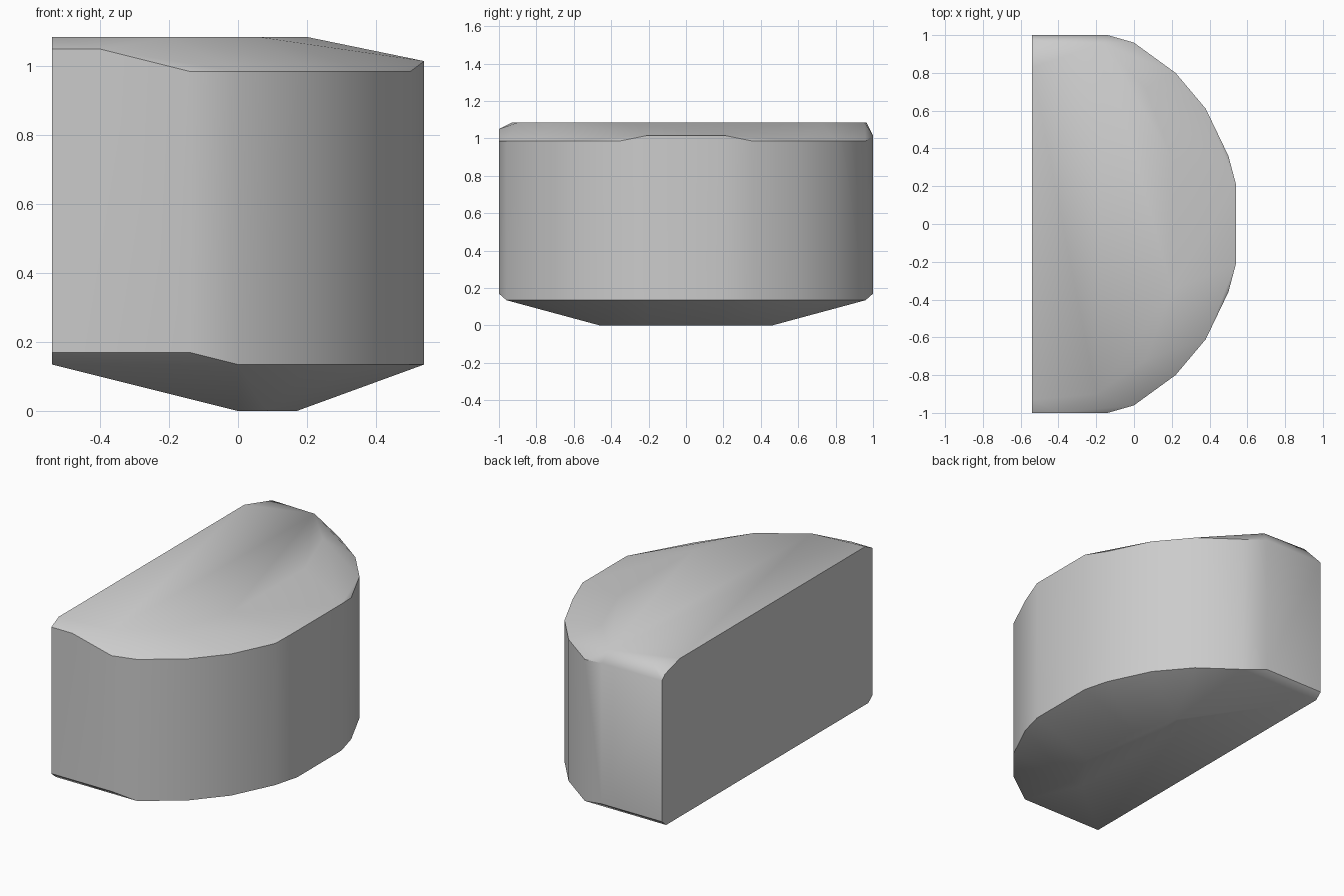
import bpy
import bmesh
from math import radians

cube = bpy.data.objects.get("Cube")
if cube:
    bpy.data.objects.remove(cube, do_unlink=True)

BACK = -0.54

# Half-round wall outline, front to centre; the other half is mirrored in y
wall = [(BACK, 1.0), (-0.14, 1.0), (0.0, 0.96), (0.22, 0.8),
        (0.38, 0.61), (0.5, 0.36), (0.54, 0.21)]
points = []
for side in (-1, 1):
    for x, y in wall:
        low = 0.17 if y == 1.0 else 0.135
        high = 1.015 if x > 0.5 or side > 0 and x < 0 else 0.985
        points += [(x, side * y, low), (x, side * y, high)]
    # Keel of the underside and lower corners of the flat side
    points += [(0.0, side * 0.46, 0), (0.08, side * 0.46, 0), (0.17, side * 0.2, 0),
               (BACK, side * 0.96, 0.135)]
    # Edge of the flat top
    points += [(0.2, side * 0.35, 1.085), (0.06, side * 0.72, 1.085)]

# Uneven worn corners of the top
points += [(BACK, -1, 1.05), (-0.4, -1, 1.05), (BACK, -0.93, 1.085), (-0.2, -0.9, 1.085),
           (BACK, 0.83, 1.085), (BACK, 0.97, 1.045), (-0.45, 0.965, 1.085),
           (-0.16, 0.955, 1.085)]

# Convex block wrapped around the rings
bm = bmesh.new()
for p in points:
    bm.verts.new(p)
result = bmesh.ops.convex_hull(bm, input=bm.verts[:])
loose = {g for g in result["geom_interior"] + result["geom_unused"]
         if isinstance(g, bmesh.types.BMVert)}
bmesh.ops.delete(bm, geom=list(loose), context='VERTS')
bmesh.ops.dissolve_limit(bm, angle_limit=radians(1), verts=bm.verts[:], edges=bm.edges[:])
bmesh.ops.recalc_face_normals(bm, faces=bm.faces[:])
mesh = bpy.data.meshes.new("half_round_block")
bm.to_mesh(mesh)
bm.free()
block = bpy.data.objects.new("half_round_block", mesh)
bpy.context.collection.objects.link(block)

# Plain grey surface
grey = bpy.data.materials.new("light_grey")
grey.use_nodes = True
grey.diffuse_color = (0.6, 0.6, 0.6, 1)
grey.node_tree.nodes["Principled BSDF"].inputs["Base Color"].default_value = (0.6, 0.6, 0.6, 1)
mesh.materials.append(grey)

# Soft shading with crisp edges
bpy.ops.object.select_all(action='DESELECT')
block.select_set(True)
bpy.context.view_layer.objects.active = block
bpy.ops.object.shade_smooth_by_angle(angle=radians(35))
